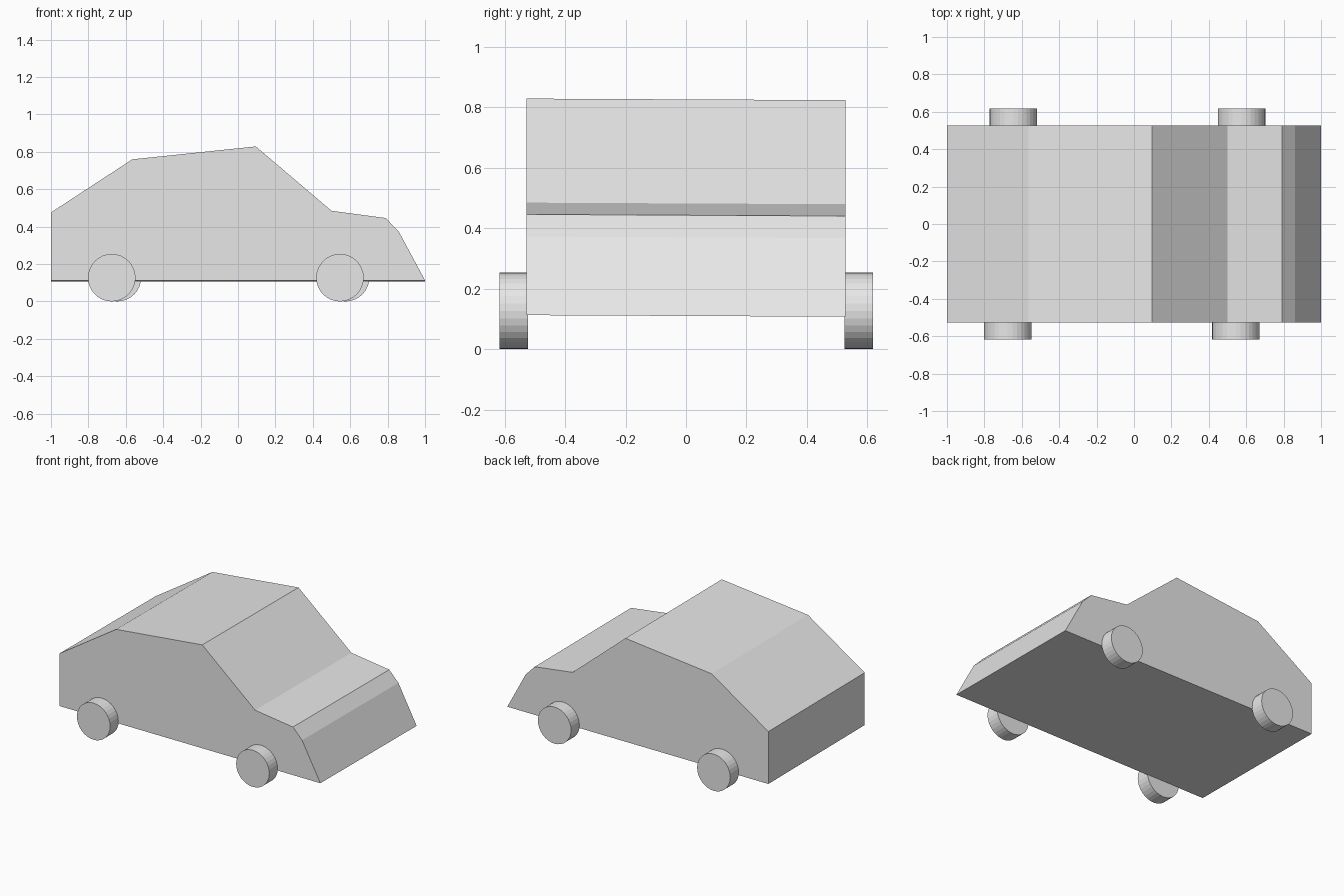
import bpy, bmesh, math

cube = bpy.data.objects.get("Cube")
if cube:
    bpy.data.objects.remove(cube, do_unlink=True)

# One plain grey for everything
grey = bpy.data.materials.new("light_grey")
grey.use_nodes = True
grey.diffuse_color = (0.8, 0.8, 0.8, 1)
grey.node_tree.nodes["Principled BSDF"].inputs["Base Color"].default_value = (0.8, 0.8, 0.8, 1)


def make_object(name, bm):
    bmesh.ops.recalc_face_normals(bm, faces=bm.faces[:])
    mesh = bpy.data.meshes.new(name)
    bm.to_mesh(mesh)
    bm.free()
    mesh.materials.append(grey)
    obj = bpy.data.objects.new(name, mesh)
    bpy.context.collection.objects.link(obj)
    return obj


# Body: side profile (x, z) extruded across the width, with a very slight lean
HALF_WIDTH = 0.527
LEAN = -0.005
profile = [(-1.0, 0.11), (1.0, 0.11), (0.86, 0.37), (0.79, 0.443),
           (0.5, 0.482), (0.095, 0.826), (-0.565, 0.757), (-1.0, 0.473)]
bm = bmesh.new()
side = bm.faces.new([bm.verts.new((x, -HALF_WIDTH, z)) for x, z in profile])
sweep = bmesh.ops.extrude_face_region(bm, geom=[side], use_keep_orig=True)
moved = [v for v in sweep["geom"] if isinstance(v, bmesh.types.BMVert)]
bmesh.ops.translate(bm, verts=moved, vec=(0, 2 * HALF_WIDTH, 0))
for v in bm.verts:
    v.co.z += LEAN * v.co.y
make_object("car_body", bm)

# Wheels: short flat-faced cylinders standing against the body sides
RADIUS = 0.127
WIDTH = 0.094
wheels = {"rear_right_wheel": (-0.675, -0.570), "front_right_wheel": (0.545, -0.570),
          "rear_left_wheel": (-0.645, 0.571), "front_left_wheel": (0.575, 0.571)}
for name, (x, y) in wheels.items():
    bm = bmesh.new()
    bmesh.ops.create_cone(bm, cap_ends=True, segments=32, radius1=RADIUS,
                          radius2=RADIUS, depth=WIDTH)
    wheel = make_object(name, bm)
    wheel.rotation_euler.x = math.pi / 2
    wheel.location = (x, y, RADIUS)
